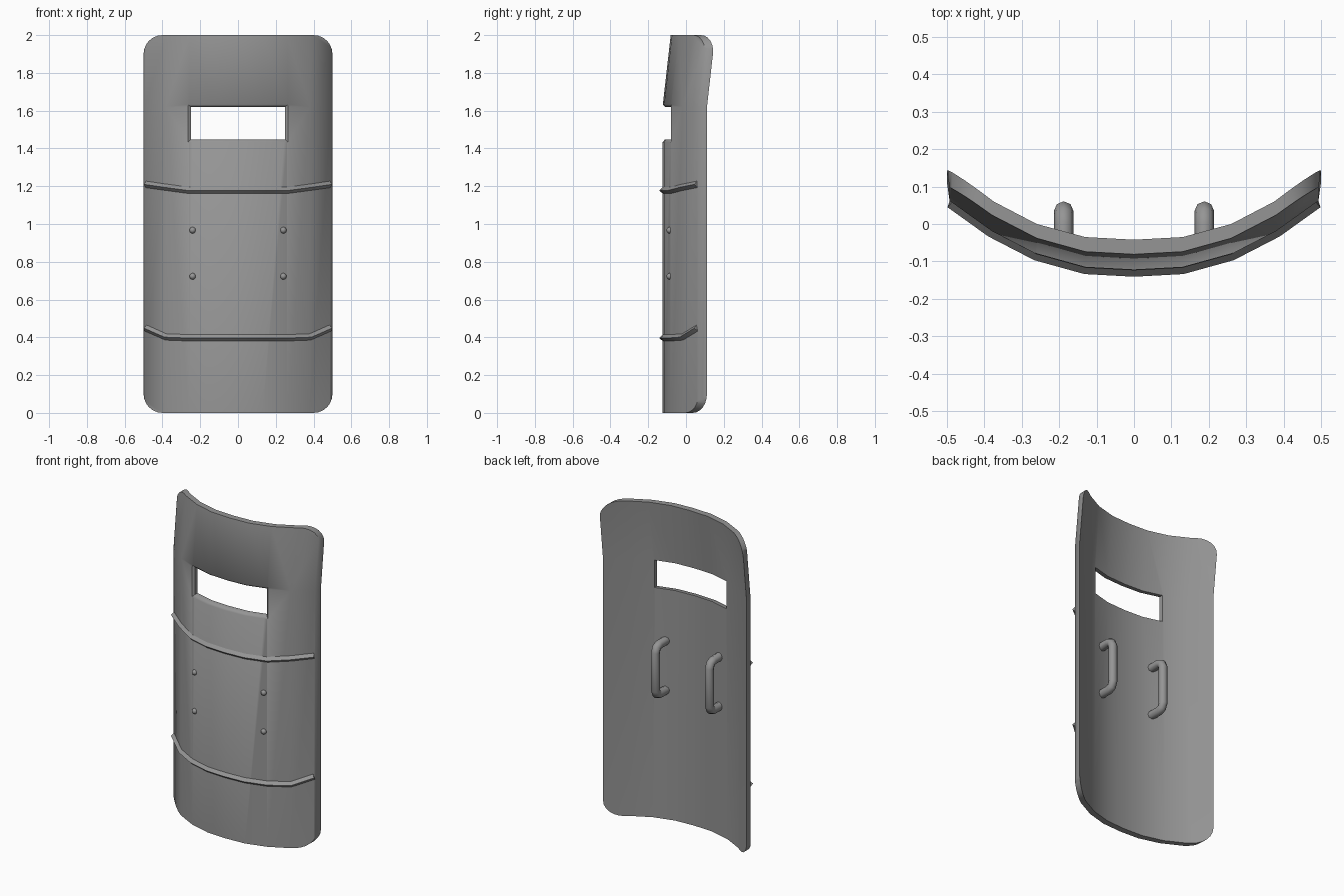
import bpy, bmesh, math

if "Cube" in bpy.data.objects:
    bpy.data.objects.remove(bpy.data.objects["Cube"])

FRONT = [(0, -.124), (.13, -.117), (.26, -.081), (.38, -.019), (.493, .062)]
BACK = [(0, -.085), (.13, -.078), (.26, -.043), (.375, .017), (.5, .111)]

# Dark grey paint
GREY = bpy.data.materials.new("dark_grey")
GREY.diffuse_color = (.3, .3, .3, 1)
GREY.use_nodes = True
GREY.node_tree.nodes["Principled BSDF"].inputs["Base Color"].default_value = GREY.diffuse_color


def front_y(x):
    x = abs(x)
    for (x0, y0), (x1, y1) in zip(FRONT, FRONT[1:]):
        if x <= x1 or x1 == FRONT[-1][0]:
            return y0 + (y1 - y0) * (x - x0) / (x1 - x0)


def mirrored(pts):
    return [(-x, y) for x, y in reversed(pts[1:])] + pts


def loft(name, rings):
    """Skin closed rings of points and cap both ends."""
    bm = bmesh.new()
    vs = [[bm.verts.new(p) for p in r] for r in rings]
    n = len(vs[0])
    for a, b in zip(vs, vs[1:]):
        for i in range(n):
            j = (i + 1) % n
            bm.faces.new((a[i], a[j], b[j], b[i]))
    # caps as strips, each ring being two rows of n/2 points
    for r in (vs[0], vs[-1]):
        for i in range(n // 2 - 1):
            bm.faces.new((r[i], r[i + 1], r[n - 2 - i], r[n - 1 - i]))
    bmesh.ops.recalc_face_normals(bm, faces=bm.faces)
    me = bpy.data.meshes.new(name)
    bm.to_mesh(me)
    bm.free()
    ob = bpy.data.objects.new(name, me)
    bpy.context.collection.objects.link(ob)
    return ob


def finish(ob, angle=30):
    """Paint the part and smooth its shading."""
    ob.data.materials.clear()
    ob.data.materials.append(GREY)
    bpy.ops.object.select_all(action='DESELECT')
    ob.select_set(True)
    bpy.context.view_layer.objects.active = ob
    bpy.ops.object.shade_smooth_by_angle(angle=math.radians(angle))


def tube(name, pts, r, res):
    cu = bpy.data.curves.new(name, 'CURVE')
    cu.dimensions = '3D'
    cu.bevel_depth = r
    cu.bevel_resolution = res
    cu.use_fill_caps = True
    sp = cu.splines.new('POLY')
    sp.points.add(len(pts) - 1)
    for p, co in zip(sp.points, pts):
        p.co = (*co, 1)
    ob = bpy.data.objects.new(name, cu)
    bpy.context.collection.objects.link(ob)
    bpy.ops.object.select_all(action='DESELECT')
    ob.select_set(True)
    bpy.context.view_layer.objects.active = ob
    bpy.ops.object.convert(target='MESH')
    finish(bpy.context.object, 50)


# Curved plate, upper part leaning back
section = mirrored(FRONT) + mirrored(BACK)[::-1]
plate = loft("shield_plate", [[(x, y + dy, z) for x, y in section]
                              for z, dy in ((0, 0), (1.62, 0), (2, .043))])

# Rounded outline cutter
outline = []
R, SEG = .1, 6
for cx, cz, a0 in ((.4, 1.9, 90), (.4, .1, 0), (-.4, .1, -90), (-.4, 1.9, -180)):
    for i in range(SEG + 1):
        a = math.radians(a0 - 90 * i / SEG)
        outline.append((cx + R * math.cos(a), cz + R * math.sin(a)))
outline = outline[SEG // 2 + 1:] + outline[:SEG // 2 + 1]
corner_cutter = loft("corner_cutter", [[(x, y, z) for x, z in outline] for y in (-.5, .5)])

# Viewing slot cutter with chamfered front rim
rings = []
for d, e in ((-.03, .015), (-.001, .015), (.013, 0), (.09, 0)):
    xs = [-.25 - e, -.13, 0, .13, .25 + e]
    rings.append([(x, front_y(x) + d, 1.448 - e) for x in xs] +
                 [(x, front_y(x) + d, 1.62 + e) for x in reversed(xs)])
slot_cutter = loft("slot_cutter", rings)

for cutter, op in ((corner_cutter, 'INTERSECT'), (slot_cutter, 'DIFFERENCE')):
    m = plate.modifiers.new(op, 'BOOLEAN')
    m.operation = op
    m.solver = 'EXACT'
    m.object = cutter
    cutter.hide_render = True
bpy.context.view_layer.update()
plate.data = bpy.data.meshes.new_from_object(
    plate.evaluated_get(bpy.context.evaluated_depsgraph_get()))
plate.modifiers.clear()
for cutter in (corner_cutter, slot_cutter):
    bpy.data.objects.remove(cutter)
finish(plate, 52)

# Raised ribs across the front, diamond in section
for name, z, rise, flat in (("upper_rib", 1.178, .032, .27), ("lower_rib", .397, .052, .37)):
    pts = []
    for x in (-.488, -.38, -.26, -.13, 0, .13, .26, .38, .488):
        t = max(0, (abs(x) - flat) / (.488 - flat))
        pts.append((x, front_y(x) + .001, z + rise * t))
    tube(name, pts, .018, 0)

# Rivets and grab handles, left and right
for s, side in ((-1, "left"), (1, "right")):
    for z in (.723, .967):
        bpy.ops.mesh.primitive_uv_sphere_add(segments=12, ring_count=8, radius=.017,
                                             location=(s * .24, front_y(.24), z))
        bpy.context.object.name = "rivet_" + side
        finish(bpy.context.object, 60)
    path = [(-.08, .812), (0, .812), (.024, .822), (.035, .85)]
    path += [(y, 1.935 - z) for y, z in reversed(path)]
    tube("handle_" + side, [(s * .188, y, z) for y, z in path], .026, 2)
